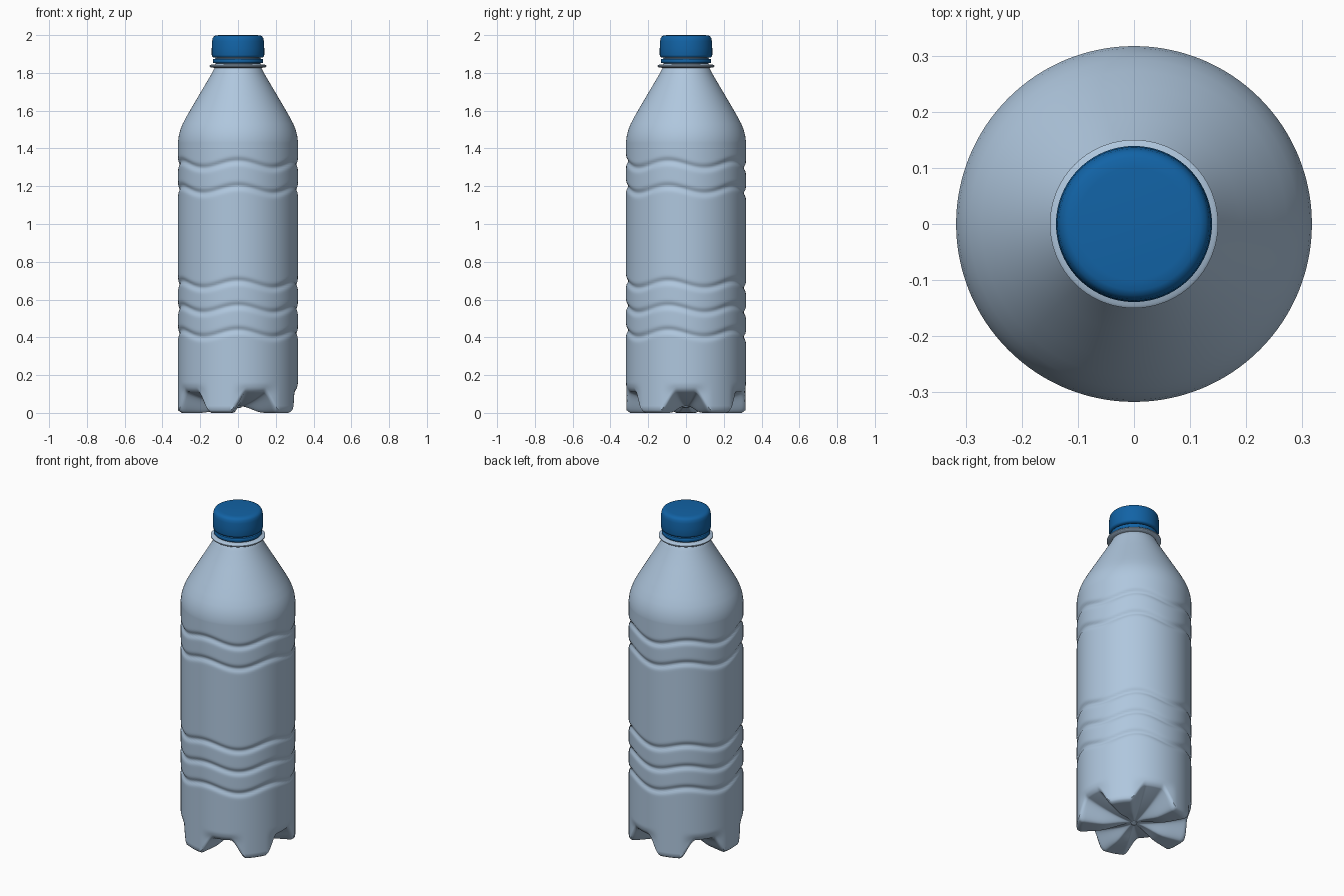
import bpy, math

if "Cube" in bpy.data.objects:
    bpy.data.objects.remove(bpy.data.objects["Cube"])

def material(name, rgb):
    m = bpy.data.materials.new(name)
    m.diffuse_color = (*rgb, 1)
    m.use_nodes = True
    m.node_tree.nodes["Principled BSDF"].inputs["Base Color"].default_value = m.diffuse_color
    return m

plastic = material("pale blue plastic", (0.43, 0.57, 0.73))
blue = material("cap blue", (0.006, 0.125, 0.38))

def skin(name, rows, mat, angle=40):
    """Join rings of points (top to bottom) into a closed skin with end caps."""
    n = len(rows[0])
    verts = [p for row in rows for p in row]
    faces = [(i * n + j, (i + 1) * n + j, (i + 1) * n + (j + 1) % n, i * n + (j + 1) % n)
             for i in range(len(rows) - 1) for j in range(n)]
    faces.append(tuple(range(n)))
    faces.append(tuple(reversed(range(len(verts) - n, len(verts)))))
    me = bpy.data.meshes.new(name)
    me.from_pydata(verts, [], faces)
    me.materials.append(mat)
    ob = bpy.data.objects.new(name, me)
    bpy.context.collection.objects.link(ob)
    bpy.ops.object.select_all(action='DESELECT')
    ob.select_set(True)
    bpy.context.view_layer.objects.active = ob
    bpy.ops.object.shade_smooth_by_angle(angle=math.radians(angle))
    return ob

def ring(r, z, n):
    return [(r * math.cos(2 * math.pi * j / n), r * math.sin(2 * math.pi * j / n), z)
            for j in range(n)]

def lathe(name, profile, mat, n=96):
    return skin(name, [ring(r, z, n) for r, z in profile], mat)

def smooth(a, b, x):
    t = min(1, max(0, (x - a) / (b - a)))
    return t * t * (3 - 2 * t)

# Body: shoulder, wavy grooved wall and five-footed base in one skin
N, R = 240, 0.317
GROOVES = (1.315, 1.182, 0.68, 0.55, 0.42)
shoulder = [(0.112, 1.84), (0.122, 1.83), (0.137, 1.80), (0.19, 1.71), (0.243, 1.62),
            (0.272, 1.57), (0.293, 1.53), (0.305, 1.50), (0.313, 1.47), (R, 1.44)]
rows = [ring(r, z, N) for r, z in shoulder]

def wall(t, z):
    c = 0.018 * math.cos(5 * (t + math.pi / 2))
    dent = sum(math.exp(-((z - g - c) / 0.015) ** 2) for g in GROOVES)
    return R - 0.011 * dent

def foot(t):
    """1 on a foot, 0 in the valley between feet."""
    d = abs((math.degrees(t) - 180 + 36) % 72 - 36)
    return 1 - smooth(10, 27, d)

def polar(r, t, z):
    return (r * math.cos(t), r * math.sin(t), z)

angles = [2 * math.pi * j / N for j in range(N)]
for i in range(1, 125):
    z = 1.44 - 0.01 * i
    rows.append([polar(wall(t, z), t, z) for t in angles])
# lower wall down to the wavy rim
for i in range(1, 9):
    row = []
    for t in angles:
        f = foot(t)
        z = 0.20 + (0.13 * (1 - f) + 0.014 * f - 0.20) * i / 8
        row.append(polar(R - 0.012 * smooth(0.16, 0.10, z) * (1 - f), t, z))
    rows.append(row)
# underside running in to the centre
for r in (0.308, 0.298, 0.285, 0.265, 0.24, 0.21, 0.18, 0.15, 0.12, 0.09, 0.06, 0.04, 0.025):
    row = []
    for t in angles:
        f = foot(t)
        zf = 0.035 * smooth(0.2, 0.02, r) + 0.01 * smooth(0.295, R, r)
        zv = 0.035 + 0.08 * (r / R) ** 1.6
        row.append(polar(r - 0.008 * (1 - f) * r / R, t, zf * f + zv * (1 - f)))
    rows.append(row)
skin("bottle_body", rows, plastic, 50)

# Base centre nub
lathe("base_nub", [(0.018, 0.04), (0.018, 0.03), (0.012, 0.026)], plastic, 32)

# Neck with support collar
lathe("neck_collar", [(0.118, 1.885), (0.118, 1.845), (0.145, 1.843), (0.15, 1.839),
                      (0.15, 1.833), (0.145, 1.829), (0.118, 1.826)], plastic)

# Tamper ring
lathe("tamper_ring", [(0.12, 1.875), (0.130, 1.874), (0.133, 1.870), (0.133, 1.856),
                      (0.130, 1.852), (0.12, 1.851)], blue)

# Cap
lathe("screw_cap", [(0.10, 2.0), (0.118, 1.998), (0.128, 1.993), (0.134, 1.984),
                    (0.137, 1.968), (0.139, 1.93), (0.139, 1.895), (0.137, 1.887),
                    (0.131, 1.882), (0.11, 1.881)], blue)
